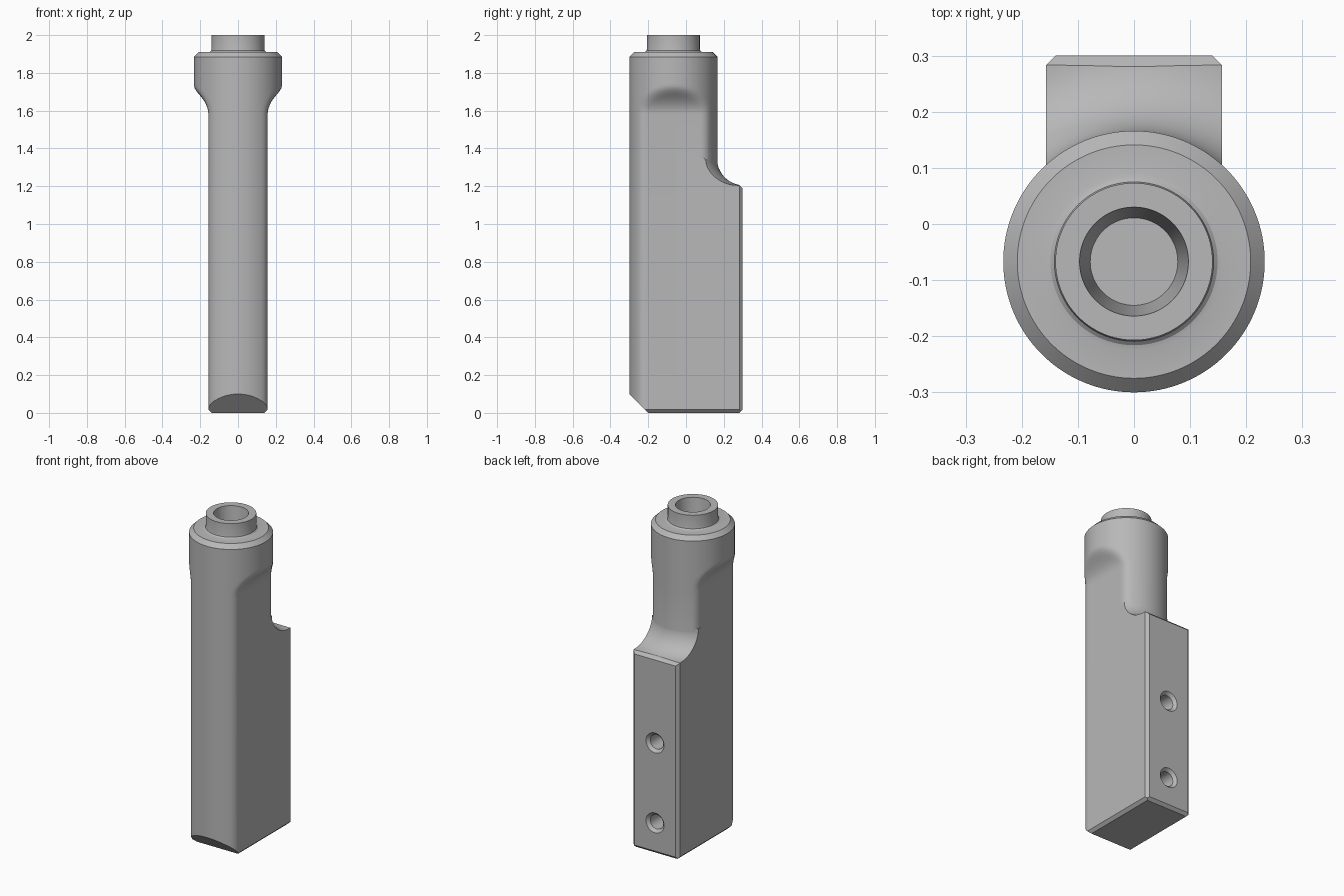
import bpy, bmesh, math
from mathutils import Matrix, Vector

cube = bpy.data.objects.get("Cube")
if cube:
    bpy.data.objects.remove(cube, do_unlink=True)

grey = bpy.data.materials.new("satin_grey")
grey.use_nodes = True
grey.diffuse_color = (0.48, 0.48, 0.48, 1)
grey.node_tree.nodes["Principled BSDF"].inputs["Base Color"].default_value = (0.48, 0.48, 0.48, 1)

AXIS_Y = -0.067   # column axis
R = 0.233         # column radius
W = 0.157         # half width of the flat-sided stem


def finish(bm, name):
    bmesh.ops.remove_doubles(bm, verts=bm.verts, dist=1e-5)
    bmesh.ops.recalc_face_normals(bm, faces=bm.faces)
    mesh = bpy.data.meshes.new(name)
    bm.to_mesh(mesh)
    bm.free()
    mesh.materials.append(grey)
    obj = bpy.data.objects.new(name, mesh)
    bpy.context.collection.objects.link(obj)
    return obj


def lathe(name, profile, place, segments=128, shape=None):
    """Spin (radius, height) points round z, optionally reshape, then place."""
    bm = bmesh.new()
    rings = []
    for r, z in profile:
        ring = []
        for i in range(segments):
            a = math.tau * i / segments
            p = Vector((r * math.cos(a), r * math.sin(a), z))
            ring.append(bm.verts.new(place @ (shape(p) if shape else p)))
        rings.append(ring)
    for low, high in zip(rings, rings[1:]):
        for i in range(segments):
            j = (i + 1) % segments
            bm.faces.new((low[i], low[j], high[j], high[i]))
    bmesh.ops.remove_doubles(bm, verts=bm.verts, dist=1e-5)
    return finish(bm, name)


def prism(name, outline, to_3d, start, end):
    """Extrude a 2D outline between two depths."""
    bm = bmesh.new()
    a = [bm.verts.new(to_3d(u, v, start)) for u, v in outline]
    b = [bm.verts.new(to_3d(u, v, end)) for u, v in outline]
    bm.faces.new(a)
    bm.faces.new(b[::-1])
    for i in range(len(a)):
        j = (i + 1) % len(a)
        bm.faces.new((a[i], a[j], b[j], b[i]))
    return finish(bm, name)


def combine(obj, other, operation):
    mod = obj.modifiers.new("combine", 'BOOLEAN')
    mod.operation, mod.object, mod.solver = operation, other, 'EXACT'
    bpy.context.view_layer.objects.active = obj
    bpy.ops.object.modifier_apply(modifier=mod.name)
    bpy.data.objects.remove(other, do_unlink=True)


def flatten_sides(p):
    """Soft clamp of x: flat cheeks that flare out into the round head."""
    width = W + 4.4 * max(0, p.z - 1.58) ** 2
    soft = 0.03
    if p.z > 1.78:
        return p
    x = abs(p.x)
    h = max(soft - abs(x - width), 0) / soft
    x = min(x, width) - h * h * soft / 4
    return Vector((math.copysign(x, p.x), p.y, p.z))


upright = Matrix.Translation((0, AXIS_Y, 0))

# Column: stem, round head, neck and tapered socket in one turned profile
flare = [(R, 1.58 + 0.2 * i / 16) for i in range(17)]
column_profile = [(0, 0), (R, 0)] + flare + [
    (R, 1.885), (0.208, 1.91), (0.158, 1.91), (0.149, 1.912), (0.142, 1.918),
    (0.14, 1.927), (0.14, 2), (0.097, 2), (0.078, 1.8), (0, 1.8)]
body = lathe("mount_body", column_profile, upright, shape=flatten_sides)

# Rear block with chamfered upright edges
plan = [(-W, -0.05), (W, -0.05), (W, 0.283), (0.14, 0.3), (-0.14, 0.3), (-W, 0.283)]
block = prism("rear_block", plan, lambda u, v, d: (u, v, d), 0, 1.5)

# Concave sweep where the block top rises into the column
F = 0.14
skirt_profile = [(0, -0.1), (0.6, -0.1), (0.6, 1.205)]
for i in range(17):
    a = math.pi / 2 * i / 16
    skirt_profile.append((R - 0.001 + F - F * math.sin(a), 1.205 + F - F * math.cos(a)))
skirt_profile.append((0, 1.36))
combine(block, lathe("skirt", skirt_profile, upright), 'INTERSECT')
combine(body, block, 'UNION')

# Side outline: front toe slope and the small rear chamfers
side = [(-0.2, 0), (0.283, 0), (0.3, 0.017), (0.3, 1.188), (0.18, 1.308),
        (0.18, 2.1), (-0.35, 2.1), (-0.35, 0.15)]
combine(body, prism("side_trim", side, lambda u, v, d: (d, u, v), -0.5, 0.5), 'INTERSECT')

# Front outline: chamfers along the bottom side edges
front = [(-0.14, 0), (0.14, 0), (0.4, 0.26), (0.4, 2.1), (-0.4, 2.1), (-0.4, 0.26)]
combine(body, prism("front_trim", front, lambda u, v, d: (u, d, v), -0.5, 0.5), 'INTERSECT')

# Two countersunk screw holes in the back
drill_profile = [(0, -0.18), (0.044, -0.18), (0.044, -0.017), (0.061, 0), (0.071, 0.01), (0, 0.01)]
for z in (0.19, 0.68):
    place = Matrix.Translation((0, 0.3, z)) @ Matrix.Rotation(-math.pi / 2, 4, 'X')
    combine(body, lathe("drill", drill_profile, place, 48), 'DIFFERENCE')

bpy.ops.object.select_all(action='DESELECT')
body.select_set(True)
bpy.context.view_layer.objects.active = body
bpy.ops.object.shade_smooth_by_angle(angle=math.radians(28))
